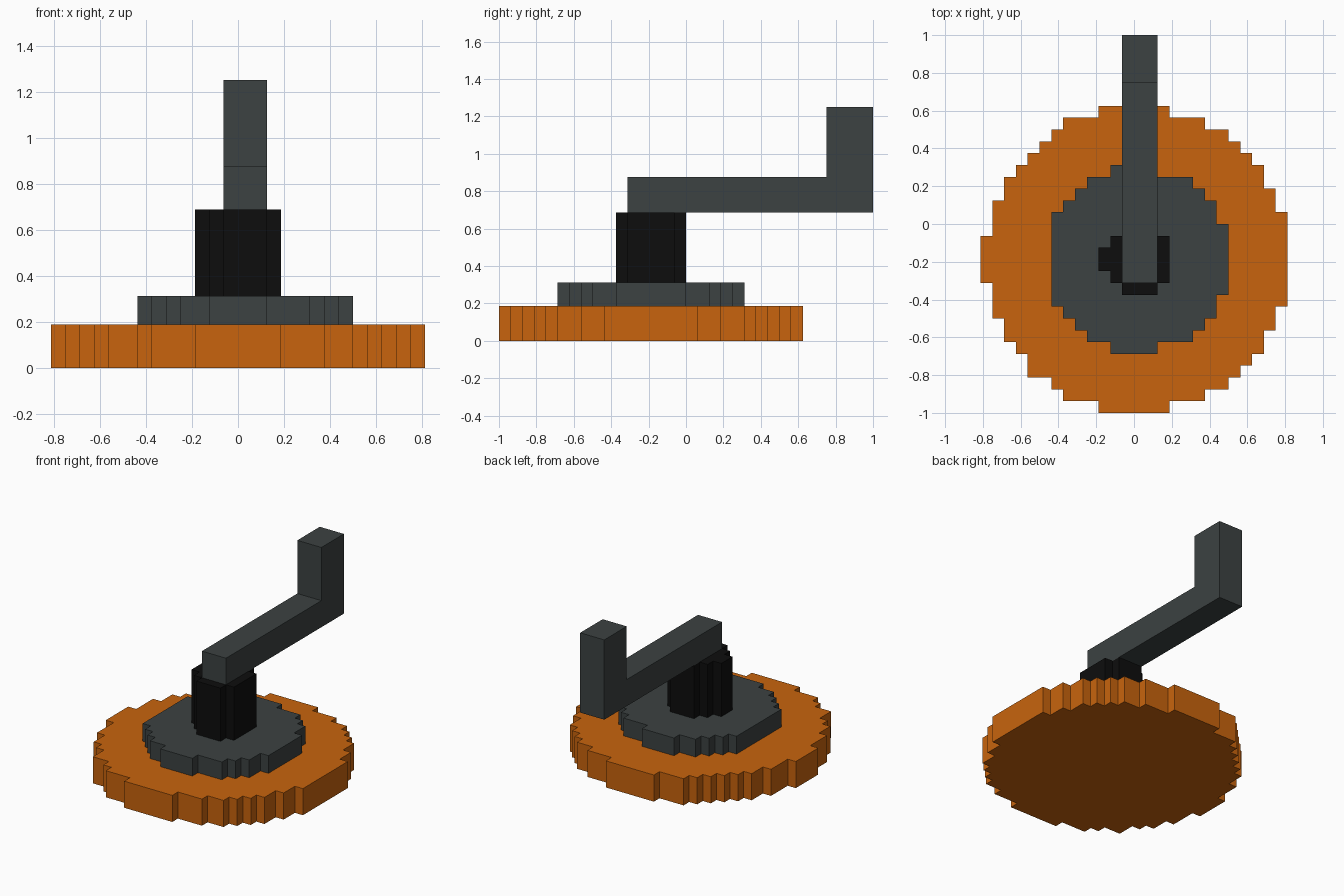
import bpy, bmesh
from mathutils import Vector

if "Cube" in bpy.data.objects:
    bpy.data.objects.remove(bpy.data.objects["Cube"])

U = 1 / 16  # one block step


def material(name, rgb):
    m = bpy.data.materials.new(name)
    m.diffuse_color = (*rgb, 1)
    m.use_nodes = True
    m.node_tree.nodes["Principled BSDF"].inputs["Base Color"].default_value = m.diffuse_color
    return m


ORANGE = material("orange", (0.578, 0.127, 0.004))
GREY = material("dark grey", (0.045, 0.054, 0.054))
BLACK = material("black", (0.004, 0.004, 0.004))


def prism(name, points, push, mat):
    """Extrude a closed outline (in block steps) along push."""
    bm = bmesh.new()
    face = bm.faces.new([bm.verts.new(Vector(p) * U) for p in points])
    out = bmesh.ops.extrude_face_region(bm, geom=[face])
    verts = [g for g in out["geom"] if isinstance(g, bmesh.types.BMVert)]
    bmesh.ops.translate(bm, verts=verts, vec=Vector(push) * U)
    bmesh.ops.recalc_face_normals(bm, faces=bm.faces)
    mesh = bpy.data.meshes.new(name)
    bm.to_mesh(mesh)
    bm.free()
    mesh.materials.append(mat)
    obj = bpy.data.objects.new(name, mesh)
    bpy.context.collection.objects.link(obj)
    return obj


def stairs(y, steps):
    """Staircase edge from (x, run length) steps going up in y."""
    pts = []
    for x, run in steps:
        pts += [(x, y), (x, y + run)]
        y += run
    return pts


def stepped_disc(name, y, left, right, z0, z1, mat):
    outline = stairs(y, right) + stairs(y, [(-x, r) for x, r in left])[::-1]
    return prism(name, [(a, b, z0) for a, b in outline], (0, 0, z1 - z0), mat)


# Wide base disc
stepped_disc("base_disc", -16,
             [(3, 1), (6, 1), (7, 1), (9, 2), (10, 1), (11, 2), (12, 3), (13, 4),
              (12, 3), (11, 2), (10, 1), (9, 1), (8, 1), (7, 1), (6, 1), (3, 1)],
             [(3, 1), (6, 1), (8, 1), (9, 1), (10, 1), (11, 2), (12, 2), (13, 8),
              (12, 2), (11, 2), (10, 1), (9, 1), (8, 1), (6, 1), (3, 1)],
             0, 3, ORANGE)

# Smaller disc on top of the base
stepped_disc("upper_disc", -11,
             [(2, 1), (4, 1), (5, 1), (6, 1), (7, 8), (6, 1), (5, 1), (4, 1), (2, 1)],
             [(2, 1), (5, 1), (6, 1), (7, 2), (8, 6), (7, 2), (6, 1), (5, 1), (2, 1)],
             3, 5, GREY)

# Centre post
stepped_disc("post", -6,
             [(1, 1), (2, 1), (3, 2), (2, 1), (1, 1)],
             [(2, 1), (3, 4), (2, 1)],
             5, 11, BLACK)

# Crank arm with upright handle
profile = [(-5, 11), (16, 11), (16, 20), (12, 20), (12, 14), (-5, 14)]
prism("crank_arm", [(-1, y, z) for y, z in profile], (3, 0, 0), GREY)
